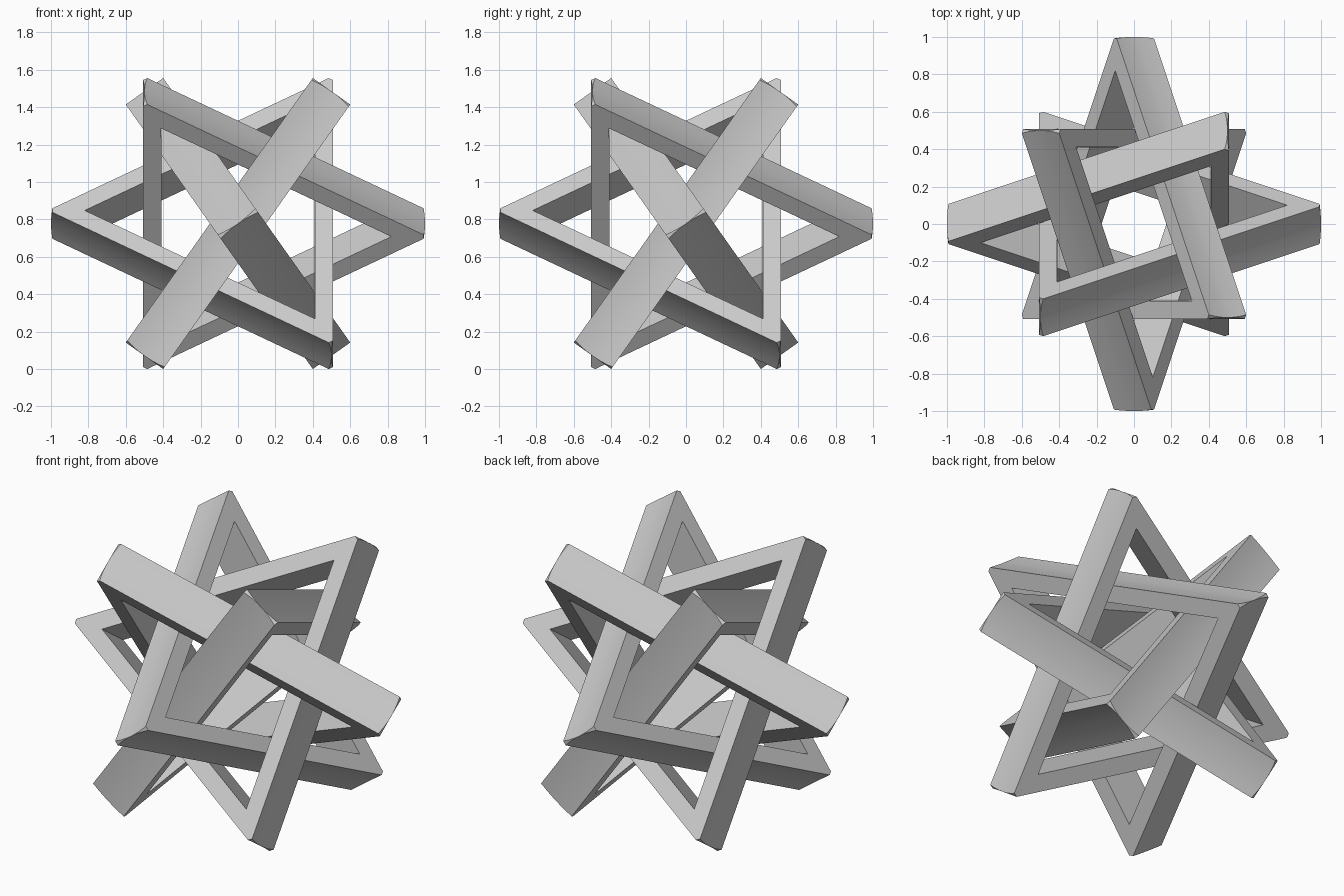
import bpy, bmesh
from math import sqrt, cos, sin, pi, tan
from mathutils import Vector, Matrix

if "Cube" in bpy.data.objects:
    bpy.data.objects.remove(bpy.data.objects["Cube"])

HALF = 0.1225      # half thickness of a frame
INNER = 0.82       # opening size relative to the outer triangle
LAYERS = 8
n = Vector((-sqrt(2), 0, 1)).normalized()
u = Vector((0, 1, 0))
v = n.cross(u)


def ring(bm, h, size, limit):
    """Triangle outline with its tips trimmed by the enclosing sphere."""
    cut = max(size - limit, 0.0004)
    out = []
    for k in range(3):
        a = 2 * pi * k / 3
        radial = u * cos(a) + v * sin(a)
        side = -u * sin(a) + v * cos(a)
        for s in (-1, 1):
            p = radial * (size - cut) + side * (s * cut * tan(pi / 3))
            out.append(bm.verts.new(p + n * h))
    return out


def bridge(bm, a, b):
    for i in range(6):
        j = (i + 1) % 6
        bm.faces.new((a[i], a[j], b[j], b[i]))


def triangle_frame(index):
    bm = bmesh.new()
    # outer skin, with rounded tips
    rings = []
    for i in range(LAYERS + 1):
        h = HALF * (2 * i / LAYERS - 1)
        rings.append(ring(bm, h, 1.0, sqrt(1 - h * h)))
    for a, b in zip(rings, rings[1:]):
        bridge(bm, a, b)
    # inner opening and flat sides
    low = ring(bm, -HALF, INNER, INNER)
    high = ring(bm, HALF, INNER, INNER)
    bridge(bm, low, high)
    bridge(bm, rings[0], low)
    bridge(bm, rings[-1], high)
    bmesh.ops.remove_doubles(bm, verts=bm.verts, dist=0.0016)
    bmesh.ops.recalc_face_normals(bm, faces=bm.faces)
    bm.transform(Matrix.Translation((0, 0, 0.7775)) @ Matrix.Rotation(index * pi / 2, 4, 'Z'))
    mesh = bpy.data.meshes.new("triangle_frame")
    bm.to_mesh(mesh)
    bm.free()
    obj = bpy.data.objects.new(f"triangle_frame_{index + 1}", mesh)
    bpy.context.collection.objects.link(obj)
    obj.select_set(True)
    bpy.context.view_layer.objects.active = obj


# four interlocked frames, a quarter turn apart
for i in range(4):
    triangle_frame(i)
bpy.ops.object.shade_smooth_by_angle(angle=pi / 6)
